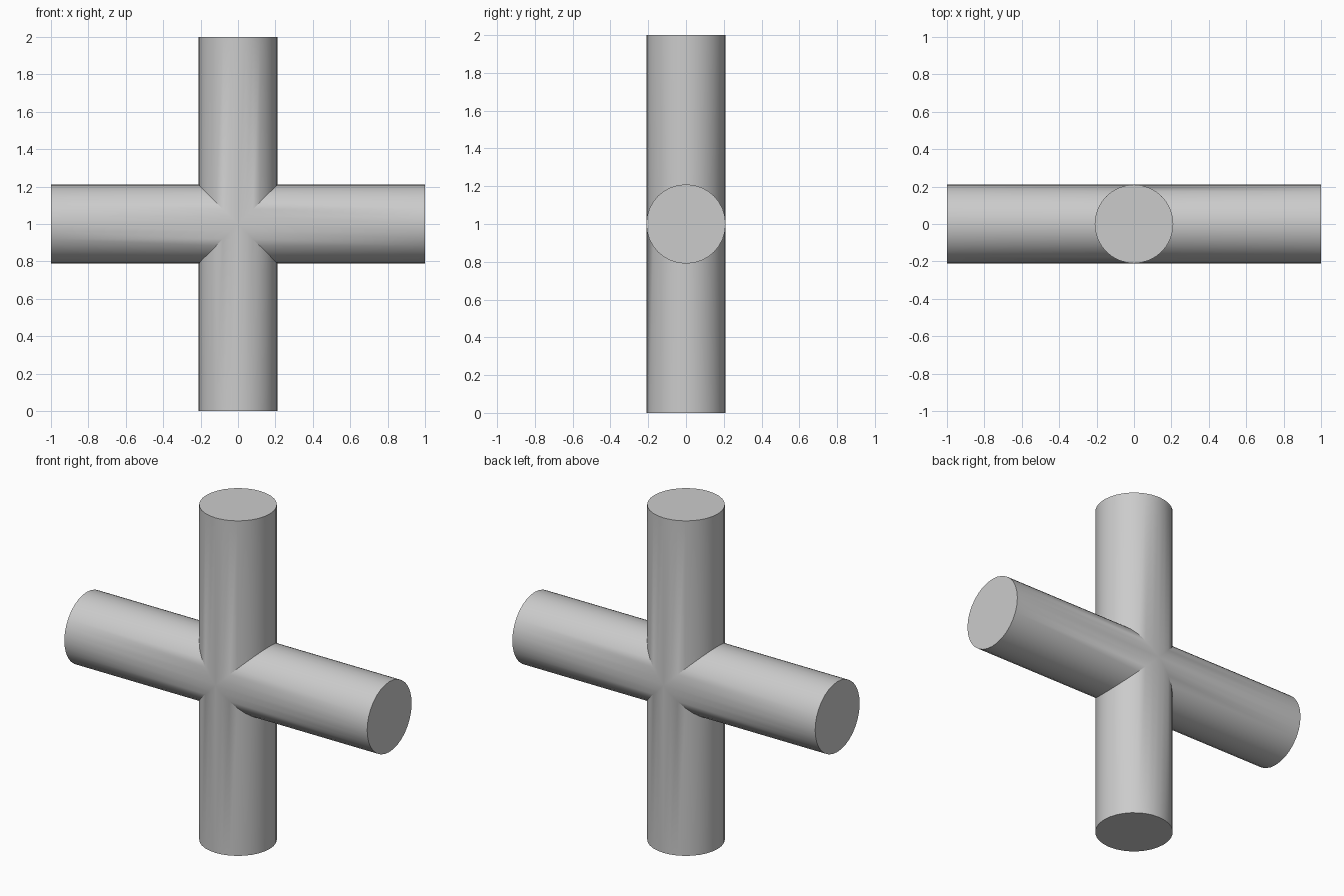
import bpy, bmesh
from math import sin, cos, tau, radians
from mathutils import Matrix, Vector

RADIUS, REACH, SIDES = 0.21, 1.0, 32

cube = bpy.data.objects.get("Cube")
if cube:
    bpy.data.objects.remove(cube, do_unlink=True)

# Plain grey finish
grey = bpy.data.materials.new("light_grey")
grey.use_nodes = True
colour = (0.6, 0.6, 0.6, 1)
grey.diffuse_color = colour
grey.node_tree.nodes["Principled BSDF"].inputs["Base Color"].default_value = colour


def add_arm(bm, turn):
    """Round arm pointing up, mitred at the centre, turned about the y axis."""
    rot = Matrix.Rotation(turn, 3, "Y")
    outer, inner = [], []
    for i in range(SIDES):
        x, y = RADIUS * cos(tau * i / SIDES), RADIUS * sin(tau * i / SIDES)
        outer.append(bm.verts.new(rot @ Vector((x, y, REACH))))
        inner.append(bm.verts.new(rot @ Vector((x, y, abs(x)))))
    bm.faces.new(outer)
    for i in range(SIDES):
        j = (i + 1) % SIDES
        bm.faces.new((inner[i], inner[j], outer[j], outer[i]))


# Four arms welded into one cross
bm = bmesh.new()
for k in range(4):
    add_arm(bm, k * tau / 4)
bmesh.ops.remove_doubles(bm, verts=bm.verts, dist=0.0005)
bmesh.ops.recalc_face_normals(bm, faces=bm.faces)
bmesh.ops.translate(bm, verts=bm.verts, vec=(0, 0, REACH))

mesh = bpy.data.meshes.new("pipe_cross")
bm.to_mesh(mesh)
bm.free()
mesh.materials.append(grey)
cross = bpy.data.objects.new("pipe_cross", mesh)
bpy.context.collection.objects.link(cross)

# Smooth barrels, crisp caps and seams
bpy.ops.object.select_all(action="DESELECT")
cross.select_set(True)
bpy.context.view_layer.objects.active = cross
bpy.ops.object.shade_smooth_by_angle(angle=radians(30))
